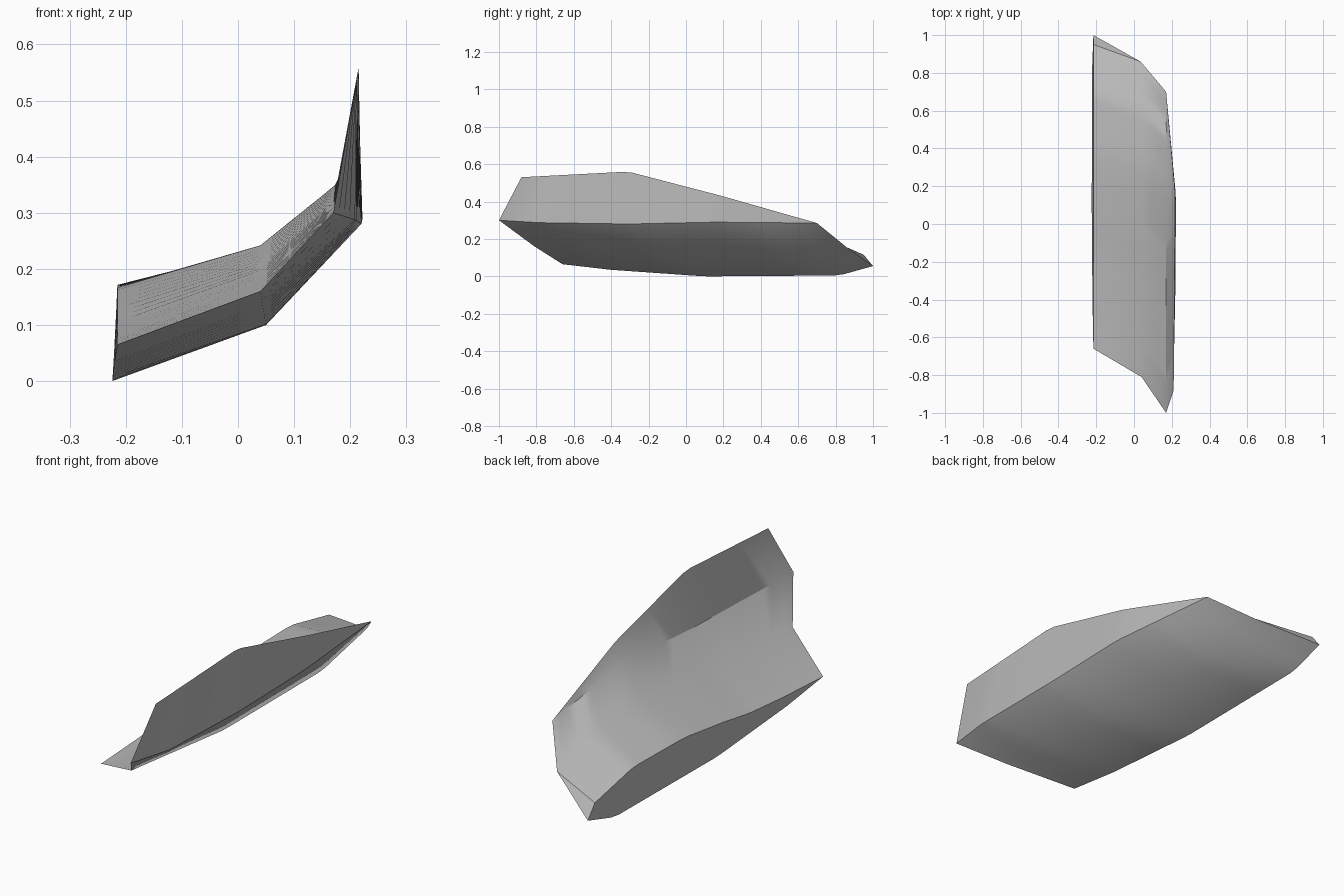
import bpy
import bmesh
import math
from mathutils import Vector

STATIONS = 32

default_cube = bpy.data.objects.get("Cube")
if default_cube:
    bpy.data.objects.remove(default_cube, do_unlink=True)


def make_material(name, colour):
    material = bpy.data.materials.new(name)
    material.use_nodes = True
    material.diffuse_color = colour
    shader = material.node_tree.nodes["Principled BSDF"]
    shader.inputs["Base Color"].default_value = colour
    return material


def sample_rail(points):
    """Sample a polyline at even steps along y, from front to back."""
    points = [Vector(p) for p in points]
    start, end = points[0].y, points[-1].y
    samples = []
    for i in range(STATIONS + 1):
        y = start + (end - start) * i / STATIONS
        for a, b in zip(points, points[1:]):
            if y <= b.y or b is points[-1]:
                samples.append(a.lerp(b, (y - a.y) / (b.y - a.y)))
                break
    return samples


# Shared end points of the shell
front_low = (-.215, -.66, .065)
front_mid = (.04, -.81, .16)
front_high = (.17, -1, .3)
back_mid = (.035, .86, .155)
back_high = (.17, .7, .285)

# Lengthwise rails, in order around the cross-section
side_top = [front_low, (-.215, -.38, .08), (-.215, -.14, .1), (-.215, .05, .131),
            (-.215, .32, .166), (-.215, .68, .172), (-.215, .95, .116)]
middle_top = [front_mid, (.04, -.2, .2), (.04, .3, .243), (.04, .6, .235), back_mid]
fin_root = [front_high, (.17, -.31, .32), (.172, .2, .35), back_high]
fin_tip = [(.21, -.88, .53), (.215, -.31, .56), (.217, .18, .433), back_high]
outer_bottom = [front_high, (.21, -.78, .287), (.22, -.3, .28), (.222, .15, .29), back_high]
middle_bottom = [front_mid, (.05, -.17, .1), (.05, .52, .1), back_mid]
side_bottom = [front_low, (-.22, -.4, .035), (-.224, .1, 0), (-.222, .82, .005),
               (-.215, 1, .055)]
rails = [side_top, middle_top, fin_root, fin_tip, outer_bottom, middle_bottom, side_bottom]

# Loft the rails into one closed shell
bm = bmesh.new()
loops = [[bm.verts.new(p) for p in sample_rail(rail)] for rail in rails]
for k, loop in enumerate(loops):
    following = loops[(k + 1) % len(loops)]
    for i in range(STATIONS):
        bm.faces.new((loop[i], loop[i + 1], following[i + 1], following[i]))

# Back cap at the low corner, then merge the pinched ends
bm.faces.new((loops[0][-1], loops[-1][-1], loops[1][-1]))
bmesh.ops.remove_doubles(bm, verts=bm.verts[:], dist=.0005)
bmesh.ops.recalc_face_normals(bm, faces=bm.faces[:])

mesh = bpy.data.meshes.new("curved_panel")
bm.to_mesh(mesh)
bm.free()
panel = bpy.data.objects.new("curved_panel", mesh)
bpy.context.collection.objects.link(panel)
mesh.materials.append(make_material("neutral grey", (.5, .5, .5, 1)))

# Smooth faces with crisp outer edges
bpy.ops.object.select_all(action="DESELECT")
panel.select_set(True)
bpy.context.view_layer.objects.active = panel
bpy.ops.object.shade_smooth_by_angle(angle=math.radians(32))
